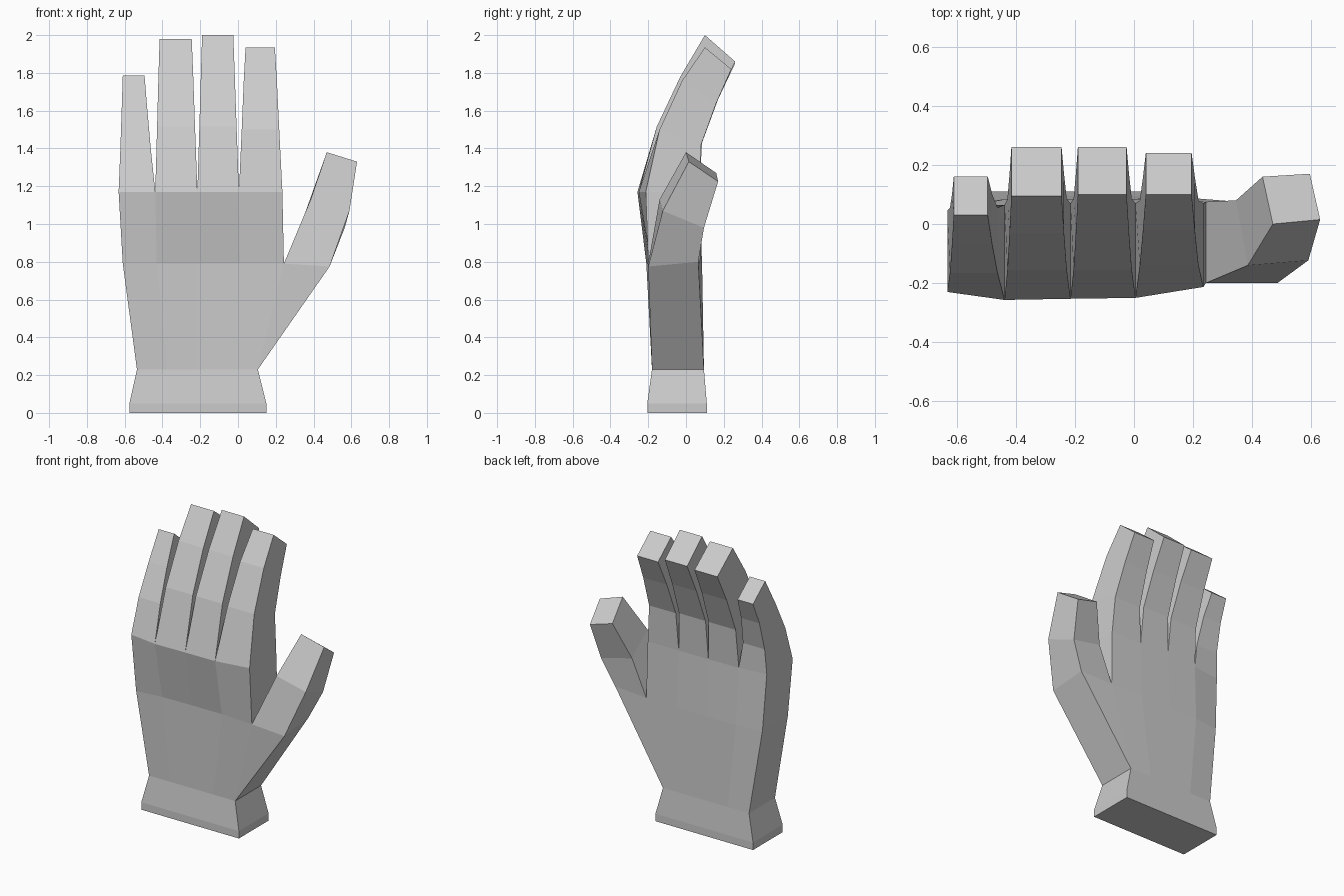
import bpy, bmesh
from mathutils import Vector

if "Cube" in bpy.data.objects:
    bpy.data.objects.remove(bpy.data.objects["Cube"])

bm = bmesh.new()

def face(*pts):
    bm.faces.new([bm.verts.new(p) for p in pts])

def loft(rings, skip=()):
    # Quads between successive closed rings; skip holds (ring, side) openings
    for r in range(len(rings) - 1):
        a, b = rings[r], rings[r + 1]
        n = len(a)
        for i in range(n):
            if (r, i) not in skip:
                j = (i + 1) % n
                face(a[i], a[j], b[j], b[i])

def row(xs, z, front, back):
    # Palm ring: five points along the front, five back again
    f = [Vector((x, y, z)) for x, y in zip(xs, front)]
    b = [Vector((x, y, z)) for x, y in zip(xs, back)]
    return f + b[::-1]

def spread(x0, x1):
    return [x0 + (x1 - x0) * i / 4 for i in range(5)]

# Wrist cuff and palm
rows = [
    row(spread(-0.575, 0.15), 0.0, [-0.205] * 5, [0.11] * 5),
    row(spread(-0.575, 0.15), 0.05, [-0.205] * 5, [0.11] * 5),
    row(spread(-0.535, 0.105), 0.23, [-0.18] * 5, [0.095] * 5),
    row([-0.61, -0.43, -0.215, 0.01, 0.243], 0.79,
        [-0.21, -0.19, -0.185, -0.185, -0.2], [0.06, 0.085, 0.085, 0.085, 0.075]),
    row([-0.632, -0.438, -0.215, 0.005, 0.235], 1.17,
        [-0.23, -0.257, -0.253, -0.25, -0.213], [0.045, 0.065, 0.07, 0.07, 0.07]),
]
loft(rows, skip={(2, 4)})
face(*rows[0][::-1])

# Fingers: tip x range, then (front y, front z, back y, back z) per joint
long_joints = [(-0.155, 1.515, 0.085, 1.43), (-0.03, 1.78, 0.17, 1.66)]
fingers = [
    (-0.61, -0.495, [(-0.165, 1.40, 0.055, 1.34), (-0.07, 1.60, 0.10, 1.53),
                     (0.03, 1.785, 0.16, 1.68)]),
    (-0.415, -0.245, long_joints + [(0.095, 1.98, 0.26, 1.85)]),
    (-0.19, -0.025, long_joints + [(0.10, 2.0, 0.26, 1.86)]),
    (0.04, 0.195, [(-0.14, 1.50, 0.08, 1.42), (-0.02, 1.76, 0.16, 1.64),
                   (0.10, 1.935, 0.24, 1.82)]),
]
top = rows[4]
for i, (x0, x1, joints) in enumerate(fingers):
    base = [top[i], top[i + 1], top[8 - i], top[9 - i]]
    rings = [base]
    for k, (fy, fz, by, bz) in enumerate(joints):
        t = (0.42, 0.73, 1.0)[k]
        l = base[0].x + (x0 - base[0].x) * t
        r = base[1].x + (x1 - base[1].x) * t
        rings.append([Vector(p) for p in
                      ((l, fy, fz), (r, fy, fz), (r, by, bz), (l, by, bz))])
    loft(rings)
    face(*rings[-1])

# Thumb: wedge from the wrist corner, then two segments
wrist_f, wrist_b = rows[2][4], rows[2][5]
web_f, web_b = rows[3][4], rows[3][5]
root_f, root_b = Vector((0.485, -0.2, 0.775)), Vector((0.48, 0.065, 0.80))
face(wrist_f, root_f, web_f)
face(wrist_b, web_b, root_b)
face(wrist_f, wrist_b, root_b, root_f)
thumb = [
    [web_f, root_f, root_b, web_b],
    [(0.385, -0.14, 1.13), (0.59, -0.123, 1.07), (0.565, 0.095, 0.98), (0.345, 0.08, 1.03)],
    [(0.47, 0.0, 1.38), (0.63, 0.015, 1.33), (0.595, 0.17, 1.225), (0.435, 0.16, 1.27)],
]
loft(thumb)
face(*thumb[-1])

# Weld everything into one closed hand
bmesh.ops.remove_doubles(bm, verts=bm.verts[:], dist=0.0005)
bmesh.ops.recalc_face_normals(bm, faces=bm.faces[:])
mesh = bpy.data.meshes.new("hand")
bm.to_mesh(mesh)
bm.free()
bpy.context.collection.objects.link(bpy.data.objects.new("hand", mesh))
